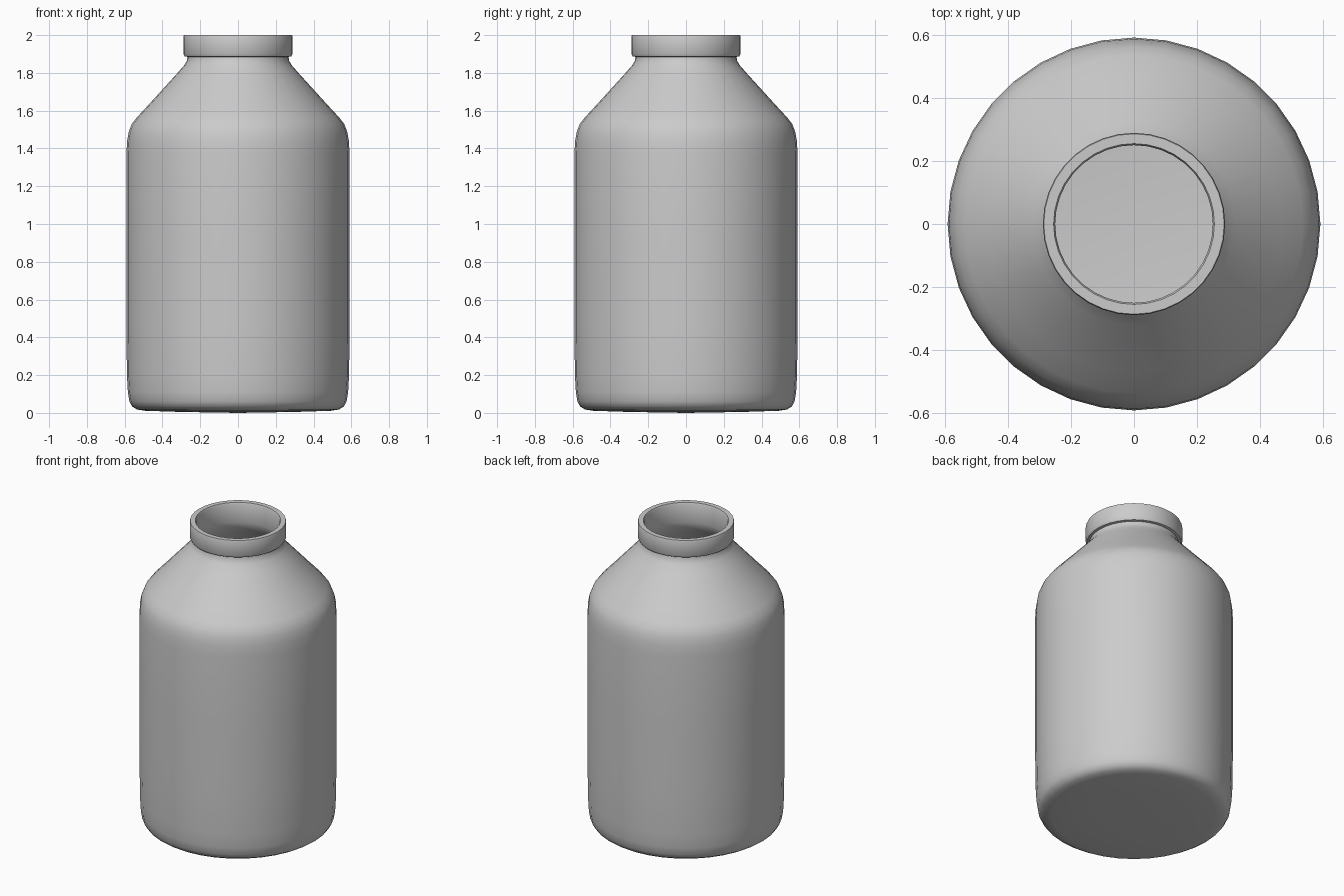
import bpy, bmesh, math

if "Cube" in bpy.data.objects:
    bpy.data.objects.remove(bpy.data.objects["Cube"])

SEGMENTS = 36


def lathe(name, profile):
    """Revolve an (r, z) profile about z; points on the axis become poles."""
    bm = bmesh.new()
    rings = []
    for r, z in profile:
        if r == 0:
            rings.append([bm.verts.new((0, 0, z))] * SEGMENTS)
        else:
            rings.append([bm.verts.new((r * math.cos(a), r * math.sin(a), z))
                          for a in (2 * math.pi * i / SEGMENTS for i in range(SEGMENTS))])
    for low, high in zip(rings, rings[1:]):
        for i in range(SEGMENTS):
            j = (i + 1) % SEGMENTS
            bm.faces.new(list(dict.fromkeys((low[i], low[j], high[j], high[i]))))
    mesh = bpy.data.meshes.new(name)
    bm.to_mesh(mesh)
    bm.free()
    obj = bpy.data.objects.new(name, mesh)
    bpy.context.collection.objects.link(obj)
    bpy.context.view_layer.objects.active = obj
    obj.select_set(True)
    bpy.ops.object.shade_smooth_by_angle(angle=math.radians(40))
    obj.select_set(False)
    return obj


# Outer wall: base, body, shoulder, neck and collar
outer = [(0, 0), (0.3, 0.005), (0.49, 0.011), (0.535, 0.018), (0.56, 0.034),
         (0.575, 0.06), (0.583, 0.11), (0.588, 0.2), (0.591, 0.45), (0.591, 0.95),
         (0.591, 1.37), (0.587, 1.44), (0.578, 1.49), (0.562, 1.53), (0.535, 1.565),
         (0.47, 1.635), (0.32, 1.80), (0.285, 1.84), (0.27, 1.865), (0.268, 1.885),
         (0.283, 1.888), (0.289, 1.9), (0.289, 1.992), (0.286, 2.0)]

# Inner wall: mouth, shoulder and floor
inner = [(0.255, 2.0), (0.25, 1.99), (0.25, 1.87), (0.262, 1.83), (0.295, 1.785),
         (0.45, 1.61), (0.515, 1.54), (0.545, 1.48), (0.556, 1.40), (0.556, 0.2),
         (0.545, 0.085), (0.52, 0.055), (0.47, 0.045), (0, 0.04)]

lathe("bottle", outer + inner)
